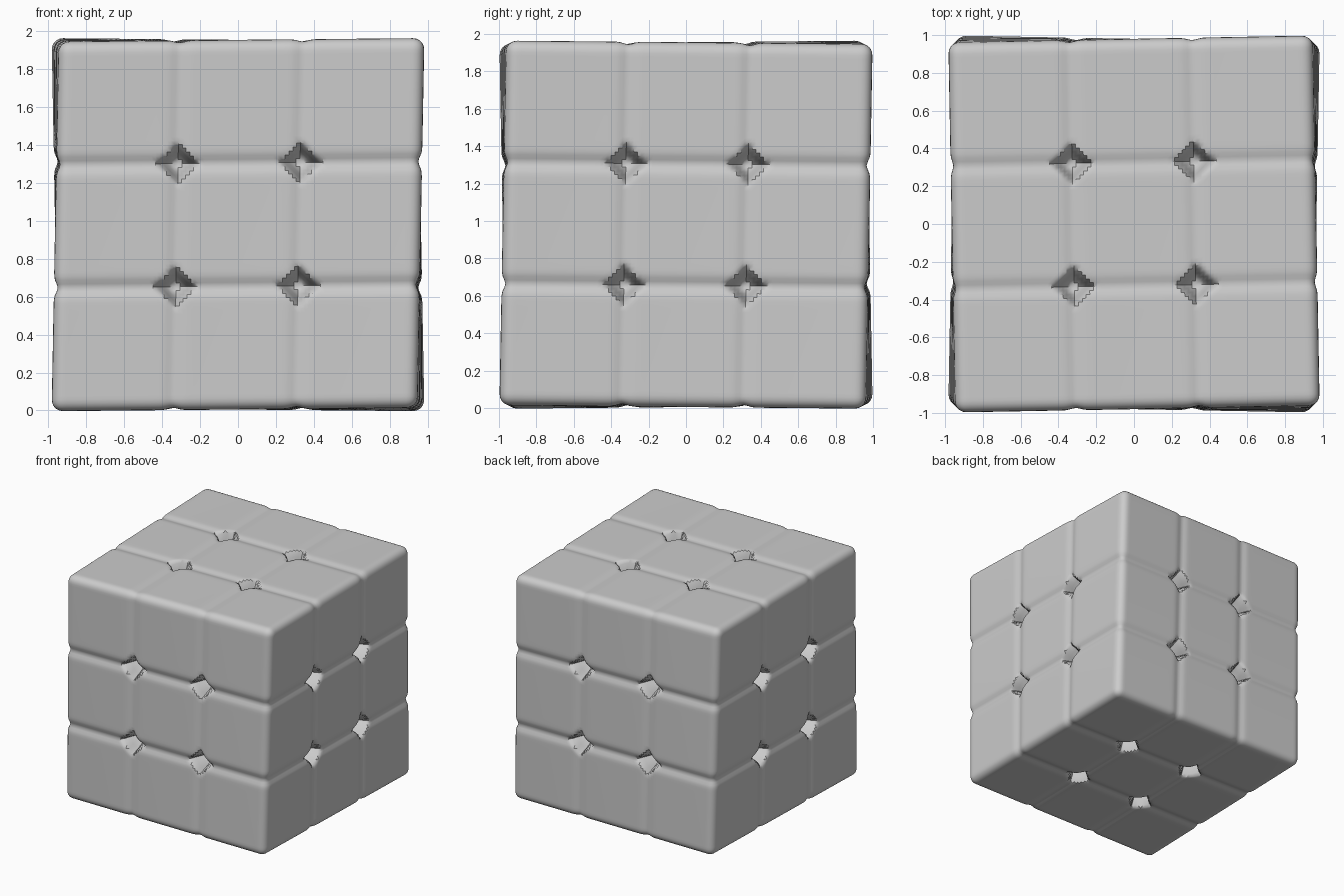
import bpy, bmesh, math
from mathutils import Vector

if "Cube" in bpy.data.objects:
    bpy.data.objects.remove(bpy.data.objects["Cube"])

HALF = Vector((0.965, 0.98, 0.975))   # half size of the block
ROUND = 0.06                          # edge rounding
SEAM = 0.325                          # seam distance from the centre
SEAM_DEPTH = (0.012, 0.014, 0.02)
SEAM_WIDTH = 0.035
PIT_SIZE, PIT_DEPTH = 0.105, 0.14
N = 96                                # grid cells per side


def smooth(t):
    t = max(0.0, min(1.0, t))
    return t * t * (3 - 2 * t)


def carve(p):
    """Depth of the seams and of the diamond pits where seams cross."""
    off = [abs(abs(c) - SEAM) for c in p]
    depth = sum(d * math.exp(-(o / SEAM_WIDTH) ** 2)
                for d, o in zip(SEAM_DEPTH, off))
    for i, j in ((0, 1), (1, 2), (0, 2)):
        # slightly hollow diamond, pointed along the seams
        r = (off[i] ** 0.9 + off[j] ** 0.9) ** (1 / 0.9)
        depth += PIT_DEPTH * smooth((PIT_SIZE + 0.015 - r) / 0.075)
    return depth


def shape(u):
    """Map a point of the unit cube surface to the finished block."""
    p = Vector([u[i] * HALF[i] for i in range(3)])
    core = Vector([max(-HALF[i] + ROUND, min(HALF[i] - ROUND, p[i]))
                   for i in range(3)])
    n = (p - core).normalized()
    q = core + n * (ROUND - carve(p))
    x, y, z = q
    # slight twist of the stacked layers
    return Vector((x - 0.02 * y * z, y + 0.02 * x * z,
                   z - 0.01 * x * y + HALF.z + 0.005))


# Block: six gridded faces joined into one closed skin
bm = bmesh.new()
verts = {}


def vert(key):
    if key not in verts:
        verts[key] = bm.verts.new(shape([2 * k / N - 1 for k in key]))
    return verts[key]


for axis in range(3):
    for side in (0, N):
        for i in range(N):
            for j in range(N):
                ring = []
                for a, b in ((i, j), (i + 1, j), (i + 1, j + 1), (i, j + 1)):
                    key = [0, 0, 0]
                    key[axis] = side
                    key[(axis + 1) % 3] = a
                    key[(axis + 2) % 3] = b
                    ring.append(vert(tuple(key)))
                bm.faces.new(ring if side else ring[::-1])

mesh = bpy.data.meshes.new("puzzle_cube")
bm.to_mesh(mesh)
bm.free()
cube = bpy.data.objects.new("puzzle_cube", mesh)
bpy.context.collection.objects.link(cube)

grey = bpy.data.materials.new("light_grey")
grey.diffuse_color = (0.6, 0.6, 0.6, 1)
grey.use_nodes = True
grey.node_tree.nodes["Principled BSDF"].inputs["Base Color"].default_value = grey.diffuse_color
mesh.materials.append(grey)

bpy.context.view_layer.objects.active = cube
cube.select_set(True)
bpy.ops.object.shade_smooth_by_angle(angle=math.radians(35))
